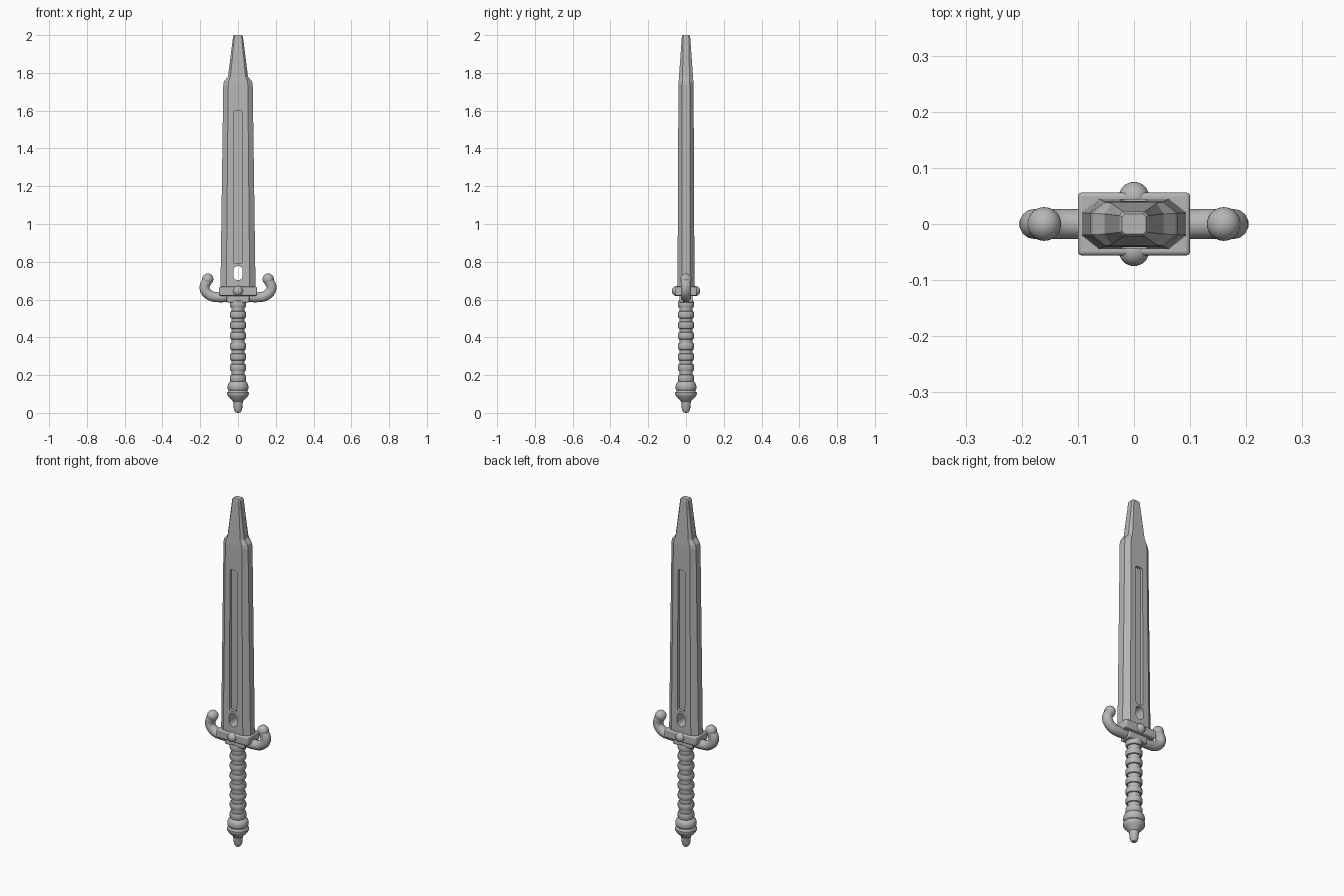
import bpy, bmesh, math
from mathutils import Vector

if "Cube" in bpy.data.objects:
    bpy.data.objects.remove(bpy.data.objects["Cube"], do_unlink=True)

GREY = (0.47, 0.47, 0.47, 1)
steel = bpy.data.materials.new("plain grey")
steel.use_nodes = True
steel.diffuse_color = GREY
steel.node_tree.nodes["Principled BSDF"].inputs["Base Color"].default_value = GREY


def finish(ob, name, smooth=True):
    ob.name = name
    ob.data.materials.clear()
    ob.data.materials.append(steel)
    if smooth:
        bpy.ops.object.select_all(action="DESELECT")
        ob.select_set(True)
        bpy.context.view_layer.objects.active = ob
        bpy.ops.object.shade_smooth_by_angle(angle=math.radians(35))
    return ob


def from_bmesh(bm, name, smooth=True):
    bmesh.ops.recalc_face_normals(bm, faces=bm.faces)
    me = bpy.data.meshes.new(name)
    bm.to_mesh(me)
    bm.free()
    ob = bpy.data.objects.new(name, me)
    bpy.context.collection.objects.link(ob)
    return finish(ob, name, smooth)


def loft(rings, name, smooth):
    bm = bmesh.new()
    loops = [[bm.verts.new(p) for p in r] for r in rings]
    for a, b in zip(loops, loops[1:]):
        for i in range(len(a)):
            j = (i + 1) % len(a)
            bm.faces.new((a[i], a[j], b[j], b[i]))
    bm.faces.new(loops[0])
    bm.faces.new(loops[-1])
    return from_bmesh(bm, name, smooth)


def box(name, size, loc, bevel):
    bpy.ops.mesh.primitive_cube_add(size=1, location=loc)
    ob = bpy.context.object
    ob.scale = size
    bpy.ops.object.transform_apply(location=False, rotation=False, scale=True)
    mod = ob.modifiers.new("soft edges", "BEVEL")
    mod.width = bevel
    mod.segments = 3
    return finish(ob, name)


def ball(name, radius, loc):
    bpy.ops.mesh.primitive_uv_sphere_add(segments=32, ring_count=16, radius=radius, location=loc)
    return finish(bpy.context.object, name)


def lathe(name, profile, n=32):
    rings = [[(r * math.cos(math.tau * i / n), r * math.sin(math.tau * i / n), z)
              for i in range(n)] for r, z in profile]
    return loft(rings, name, True)


def capsule_prism(name, half_w, z0, z1, corner, y, depth):
    """Rounded upright slot extruded along y."""
    pts = []
    for k, (sx, cz) in enumerate([(1, z1 - corner), (-1, z1 - corner),
                                  (-1, z0 + corner), (1, z0 + corner)]):
        for s in range(9):
            a = math.pi / 2 * (k + s / 8)
            pts.append((sx * (half_w - corner) + corner * math.cos(a),
                        cz + corner * math.sin(a)))
    return loft([[(x, y + e, z) for x, z in pts] for e in (-depth, depth)], name, False)


# Blade: octagonal section (half width, edge half thickness, flat half width, half thickness)
def octagon(z, w, e, f, t):
    quad = [(w, e), (f, t), (-f, t), (-w, e)]
    return [(x, y, z) for x, y in quad + [(-x, -y) for x, y in quad]]


blade = loft([octagon(0.65, 0.093, 0.02, 0.062, 0.045),
              octagon(1.735, 0.078, 0.02, 0.052, 0.04),
              octagon(1.755, 0.074, 0.019, 0.05, 0.039),
              octagon(1.78, 0.053, 0.018, 0.04, 0.037),
              octagon(1.992, 0.026, 0.015, 0.019, 0.022),
              octagon(2.0, 0.021, 0.013, 0.016, 0.018)], "blade", False)

# Sunken groove on both faces and an oval hole through the blade
cutters = [capsule_prism("groove_cutter", 0.023, 0.79, 1.6, 0.012, s * 0.065, 0.04)
           for s in (-1, 1)]
cutters.append(capsule_prism("hole_cutter", 0.025, 0.703, 0.778, 0.0245, 0, 0.1))
for c in cutters:
    mod = blade.modifiers.new("cut", "BOOLEAN")
    mod.operation = "DIFFERENCE"
    mod.solver = "EXACT"
    mod.object = c
    bpy.context.view_layer.objects.active = blade
    bpy.ops.object.modifier_apply(modifier=mod.name)
    bpy.data.objects.remove(c, do_unlink=True)

# Guard block with a collar below and a stud on each face
box("guard_block", (0.2, 0.112, 0.048), (0, 0, 0.644), 0.007)
box("guard_collar", (0.12, 0.07, 0.04), (0, 0, 0.605), 0.006)
for s, side in ((-1, "front"), (1, "back")):
    ball(side + "_stud", 0.027, (0, s * 0.048, 0.645))

# Curled guard arms ending in balls
for s, side in ((1, "left"), (-1, "right")):
    cu = bpy.data.curves.new(side + "_guard_arm", "CURVE")
    cu.dimensions = "3D"
    cu.bevel_depth = 0.027
    cu.bevel_resolution = 5
    cu.use_fill_caps = True
    path = [(0.04, 0.617), (0.1, 0.612), (0.15, 0.623), (0.177, 0.66), (0.16, 0.705)]
    sp = cu.splines.new("BEZIER")
    sp.bezier_points.add(len(path) - 1)
    for p, (x, z) in zip(sp.bezier_points, path):
        p.co = Vector((s * x, 0, z))
        p.handle_left_type = p.handle_right_type = "AUTO"
    arm = bpy.data.objects.new(side + "_guard_arm", cu)
    bpy.context.collection.objects.link(arm)
    bpy.ops.object.select_all(action="DESELECT")
    arm.select_set(True)
    bpy.context.view_layer.objects.active = arm
    bpy.ops.object.convert(target="MESH")
    finish(bpy.context.object, side + "_guard_arm")
    ball(side + "_arm_ball", 0.03, (s * 0.16, 0, 0.708))

# Ribbed grip
profile = [(0.034, 0.15)]
pitch = 0.056
for i in range(8):
    z = 0.184 + i * pitch
    profile += [(0.034, z - 0.019), (0.04, z - 0.017), (0.043, z - 0.01),
                (0.043, z + 0.01), (0.04, z + 0.017), (0.034, z + 0.019)]
profile.append((0.034, 0.61))
lathe("grip", profile)

# Pommel: rounded ring, groove, tapered cup and rounded tip
lathe("pommel", [(0.002, 0.0), (0.012, 0.002), (0.018, 0.009), (0.022, 0.022),
                 (0.026, 0.06), (0.032, 0.066), (0.052, 0.088), (0.057, 0.097),
                 (0.057, 0.108), (0.052, 0.114), (0.049, 0.118), (0.054, 0.125),
                 (0.056, 0.138), (0.053, 0.152), (0.046, 0.163), (0.034, 0.168)])
